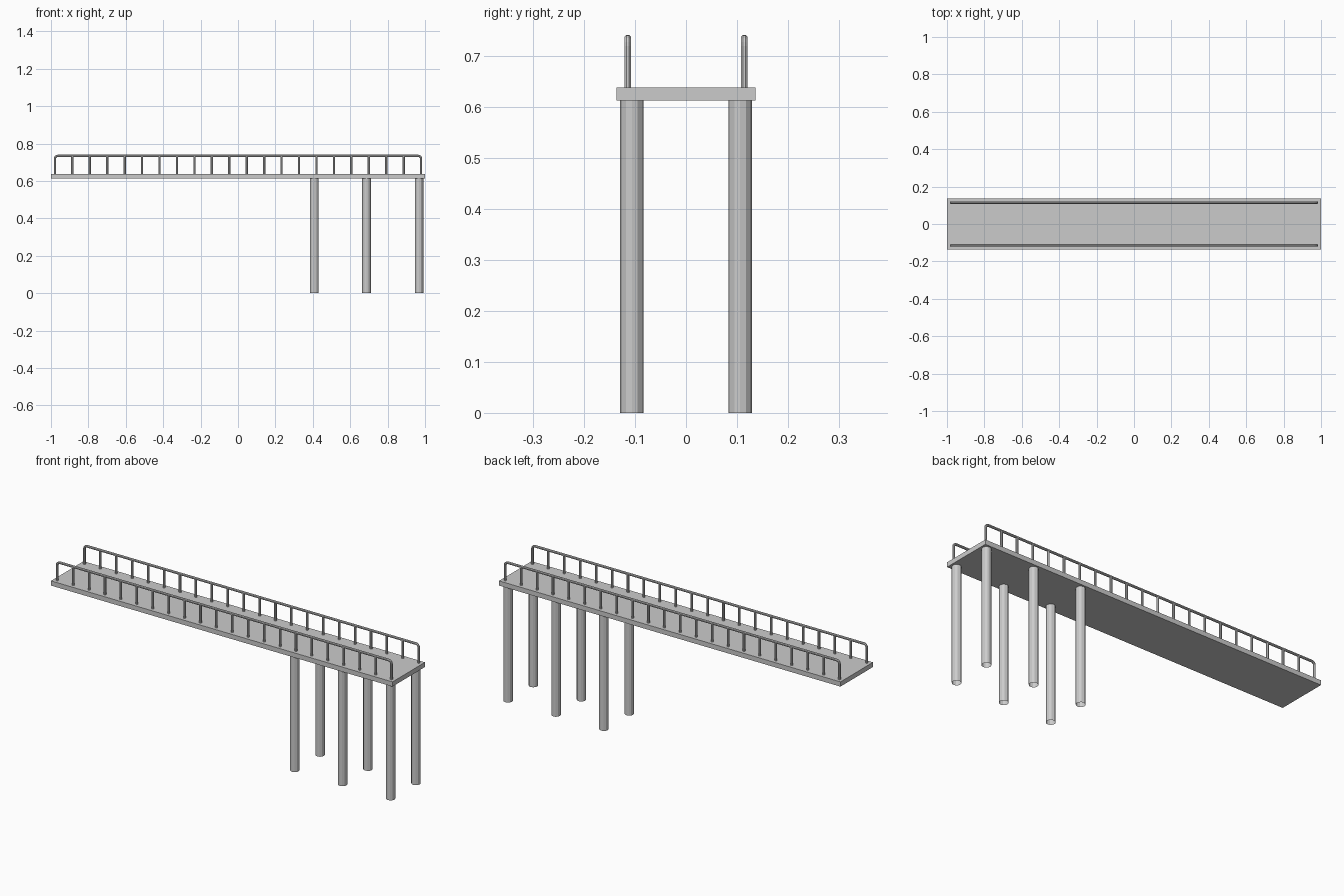
import bpy, bmesh, math

if "Cube" in bpy.data.objects:
    bpy.data.objects.remove(bpy.data.objects["Cube"])

DECK_BOTTOM, DECK_TOP = 0.612, 0.637
RAIL_Z, RAIL_X, RAIL_Y, RAIL_R = 0.7345, 0.979, 0.114, 0.0065


def box(name, size, center):
    bpy.ops.mesh.primitive_cube_add(size=1, location=center)
    ob = bpy.context.object
    ob.name = name
    ob.scale = size
    bpy.ops.object.transform_apply(location=False, rotation=False, scale=True)
    return ob


def pole(name, x, y, z0, z1, r, sides, rot=0):
    # open-ended upright tube
    bpy.ops.mesh.primitive_cylinder_add(
        vertices=sides, radius=r, depth=z1 - z0, end_fill_type='NOTHING',
        location=(x, y, (z0 + z1) / 2), rotation=(0, 0, rot))
    bpy.context.object.name = name
    return bpy.context.object


def handrail(name, y):
    # one bent tube: end post, rounded corner, top bar, corner, end post
    bend, steps = 0.016, 4
    pts = [(-RAIL_X, DECK_TOP)]
    for sx in (-1, 1):
        arc = []
        for i in range(steps + 1):
            a = math.pi / 2 * i / steps
            arc.append((sx * (RAIL_X - bend + bend * math.cos(a)),
                        RAIL_Z - bend + bend * math.sin(a)))
        pts += arc if sx < 0 else arc[::-1]
    pts.append((RAIL_X, DECK_TOP))
    sides = 8
    bm = bmesh.new()
    rings = []
    for i, (x, z) in enumerate(pts):
        (ax, az), (bx, bz) = pts[max(i - 1, 0)], pts[min(i + 1, len(pts) - 1)]
        length = math.hypot(bx - ax, bz - az)
        nx, nz = -(bz - az) / length, (bx - ax) / length
        ring = []
        for k in range(sides):
            t = 2 * math.pi * (k + 0.5) / sides
            u, v = RAIL_R * math.cos(t), RAIL_R * math.sin(t)
            ring.append(bm.verts.new((x + nx * u, y + v, z + nz * u)))
        rings.append(ring)
    for r0, r1 in zip(rings, rings[1:]):
        for k in range(sides):
            n = (k + 1) % sides
            bm.faces.new((r0[k], r0[n], r1[n], r1[k]))
    bmesh.ops.recalc_face_normals(bm, faces=bm.faces)
    mesh = bpy.data.meshes.new(name)
    bm.to_mesh(mesh)
    bm.free()
    ob = bpy.data.objects.new(name, mesh)
    bpy.context.collection.objects.link(ob)
    return ob


# walkway deck
box("deck", (2.0, 0.272, DECK_TOP - DECK_BOTTOM), (0, 0, (DECK_TOP + DECK_BOTTOM) / 2))

for side, s in (("front", -1), ("back", 1)):
    # support piles under one end
    for i, x in enumerate((0.407, 0.687, 0.968)):
        pole(f"{side}_pile_{i + 1}", x, s * 0.106, 0, DECK_BOTTOM, 0.0228, 12)
    # railing with evenly spaced posts between its ends
    handrail(f"{side}_handrail", s * RAIL_Y)
    for i in range(1, 21):
        x = -RAIL_X + 2 * RAIL_X * i / 21
        pole(f"{side}_rail_post_{i}", x, s * RAIL_Y, DECK_TOP, RAIL_Z, RAIL_R, 8, math.pi / 8)
